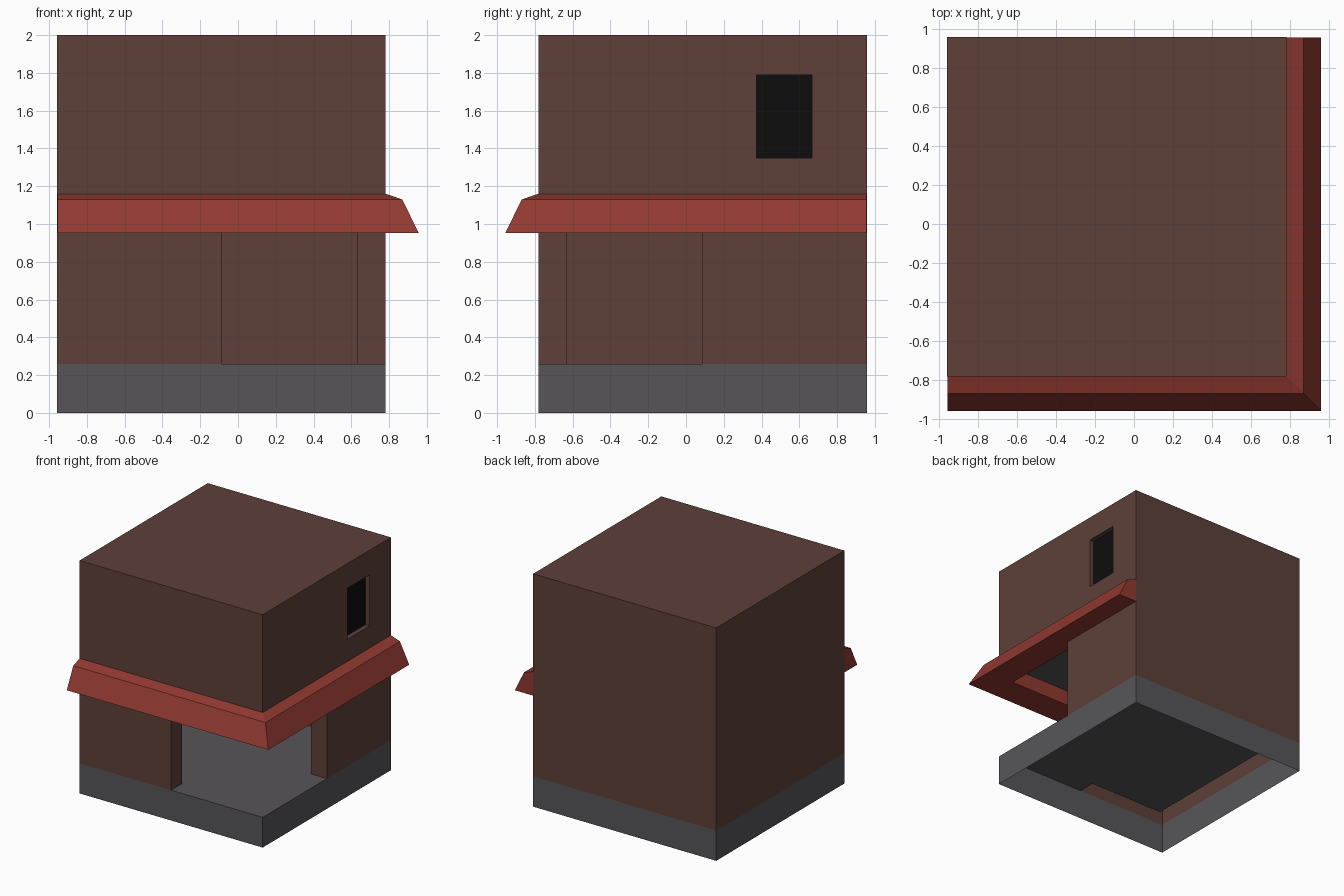
import bpy, bmesh

if "Cube" in bpy.data.objects:
    bpy.data.objects.remove(bpy.data.objects["Cube"])


def material(name, r, g, b):
    lin = lambda c: ((c / 255 + 0.055) / 1.055) ** 2.4 if c > 10 else c / 255 / 12.92
    m = bpy.data.materials.new(name)
    m.diffuse_color = (lin(r), lin(g), lin(b), 1)
    m.use_nodes = True
    m.node_tree.nodes["Principled BSDF"].inputs["Base Color"].default_value = m.diffuse_color
    return m


BROWN = material("brown wall", 94, 64, 57)
GREY = material("grey stone", 87, 85, 88)
RED = material("red awning", 145, 57, 49)
BLACK = material("black window", 13, 13, 13)


def make(name, bm, mat, fix=True):
    if fix:
        bmesh.ops.recalc_face_normals(bm, faces=bm.faces)
    me = bpy.data.meshes.new(name)
    bm.to_mesh(me)
    bm.free()
    ob = bpy.data.objects.new(name, me)
    bpy.context.collection.objects.link(ob)
    me.materials.append(mat)
    return ob


def band(bm, rings, closed=True):
    """Join successive rings of points with quads."""
    vs = [[bm.verts.new(p) for p in ring] for ring in rings]
    n = len(vs[0])
    for a, b in zip(vs, vs[1:]):
        for i in range(n if closed else n - 1):
            j = (i + 1) % n
            bm.faces.new((a[i], a[j], b[j], b[i]))
    return vs


def walls(name, outline, z0, z1, mat):
    bm = bmesh.new()
    band(bm, [[(x, y, z) for x, y in outline] for z in (z0, z1)])
    return make(name, bm, mat)


def sheet(name, outline, z, mat, up=True):
    bm = bmesh.new()
    f = bm.faces.new([bm.verts.new((x, y, z)) for x, y in outline])
    f.normal_update()
    if (f.normal.z > 0) != up:
        f.normal_flip()
    return make(name, bm, mat, False)


def box(name, lo, hi, mat):
    bm = bmesh.new()
    bmesh.ops.create_cube(bm, size=1)
    for v in bm.verts:
        v.co = [(a + b) / 2 + c * (b - a) for a, b, c in zip(lo, hi, v.co)]
    return make(name, bm, mat)


E, W, T, D = 0.957, 0.782, 0.15, 0.088   # far side, near side, wall thickness, doorway edge
FLOOR, CEIL = 0.26, 1.09
I, J = E - T, W - T                       # inner wall faces

# Open-bottomed stone base
walls("base", [(-E, -W), (W, -W), (W, E), (-E, E)], 0, FLOOR, GREY)

# Floor and ceiling of the open corner room
room = [(-I, -J), (-D, -J), (-D, -W), (W, -W), (W, D), (J, D), (J, I), (-I, I)]
sheet("floor", room, FLOOR, GREY)
sheet("ceiling", room, CEIL - 0.004, GREY, up=False)

# Ground floor walls, hollow, leaving the front right corner open
walls("ground_walls", [(W, D), (W, E), (-E, E), (-E, -W), (-D, -W),
                       (-D, -J), (-I, -J), (-I, I), (J, I), (J, D)], FLOOR, CEIL, BROWN)

# Upper storey with a recessed window
upper = box("upper_storey", (-E, -W, CEIL), (W, E, 2), BROWN)
cutter = box("window_cutter", (W - 0.045, 0.372, 1.35), (W + 0.1, 0.667, 1.788), BROWN)
cutter.hide_render = True
cutter.hide_set(True)
mod = upper.modifiers.new("window", 'BOOLEAN')
mod.operation, mod.solver, mod.object = 'DIFFERENCE', 'EXACT', cutter
box("window_pane", (W - 0.047, 0.372, 1.35), (W - 0.04, 0.667, 1.788), BLACK)

# Awning swept around the front and right sides with a mitred corner
profile = [(-0.08, 0.953), (0.175, 0.953), (0.087, 1.13), (0, 1.16), (-0.08, 1.18)]
end = E - 0.0005
bm = bmesh.new()
rings = band(bm, [[(-end, -W - o, z) for o, z in profile],
                  [(W + o, -W - o, z) for o, z in profile],
                  [(W + o, end, z) for o, z in profile]])
bm.faces.new(rings[0])
bm.faces.new(rings[-1])
make("awning", bm, RED)
